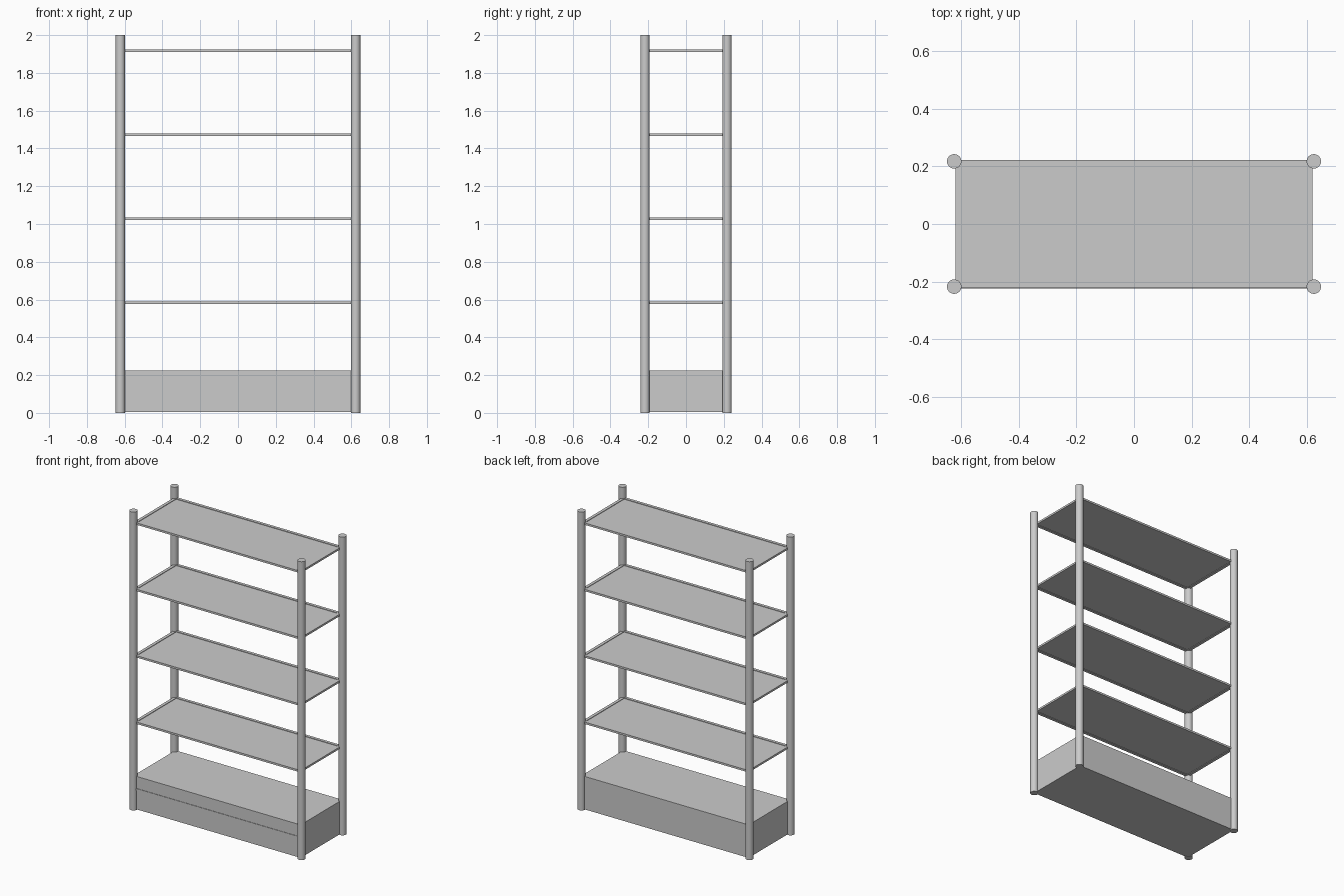
import bpy, bmesh
from math import radians

if "Cube" in bpy.data.objects:
    bpy.data.objects.remove(bpy.data.objects["Cube"])

POST_X, POST_Y, POST_R = 0.623, 0.217, 0.025
OUT_X, OUT_Y = 0.619, 0.221     # outer half size of shelves and base
RIM, RIM_H = 0.02, 0.013        # shelf frame width and height
SHELF_Z = [0.138 + 0.445 * i for i in range(5)]


def add_box(bm, x0, x1, y0, y1, z0, z1):
    vs = bmesh.ops.create_cube(bm, size=1)["verts"]
    for v in vs:
        v.co.x = x0 if v.co.x < 0 else x1
        v.co.y = y0 if v.co.y < 0 else y1
        v.co.z = z0 if v.co.z < 0 else z1


def make(name, boxes):
    bm = bmesh.new()
    for b in boxes:
        add_box(bm, *b)
    me = bpy.data.meshes.new(name)
    bm.to_mesh(me)
    bm.free()
    ob = bpy.data.objects.new(name, me)
    bpy.context.collection.objects.link(ob)
    return ob


# four round corner posts
for sx, side in ((-1, "left"), (1, "right")):
    for sy, end in ((-1, "front"), (1, "back")):
        bpy.ops.mesh.primitive_cylinder_add(
            vertices=32, radius=POST_R, depth=2,
            location=(sx * POST_X, sy * POST_Y, 1))
        post = bpy.context.object
        post.name = f"{end}_{side}_post"
        bpy.ops.object.shade_smooth_by_angle(angle=radians(40))

# open shelves: frame bars around a thinner recessed panel
ix, iy = OUT_X - RIM, OUT_Y - RIM
for i, z in enumerate(SHELF_Z[1:], 1):
    a, b = z - RIM_H / 2, z + RIM_H / 2
    make(f"shelf_frame_{i}", [
        (-OUT_X, OUT_X, -OUT_Y, -iy, a, b),
        (-OUT_X, OUT_X, iy, OUT_Y, a, b),
        (-OUT_X, -ix, -iy, iy, a, b),
        (ix, OUT_X, -iy, iy, a, b)])
    make(f"shelf_panel_{i}", [(-ix, ix, -iy, iy, z - 0.003, z + 0.003)])

# closed base: plinth and upper box with a slightly proud strip between
z = SHELF_Z[0]
a, b = z - RIM_H / 2, z + RIM_H / 2
make("base_plinth", [(-OUT_X, OUT_X, -OUT_Y, OUT_Y, 0.004, a)])
make("base_strip", [(-OUT_X, OUT_X, -OUT_Y - 0.003, OUT_Y, a, b)])
make("base_top_box", [(-OUT_X, OUT_X, -OUT_Y, OUT_Y, b, 0.225)])
